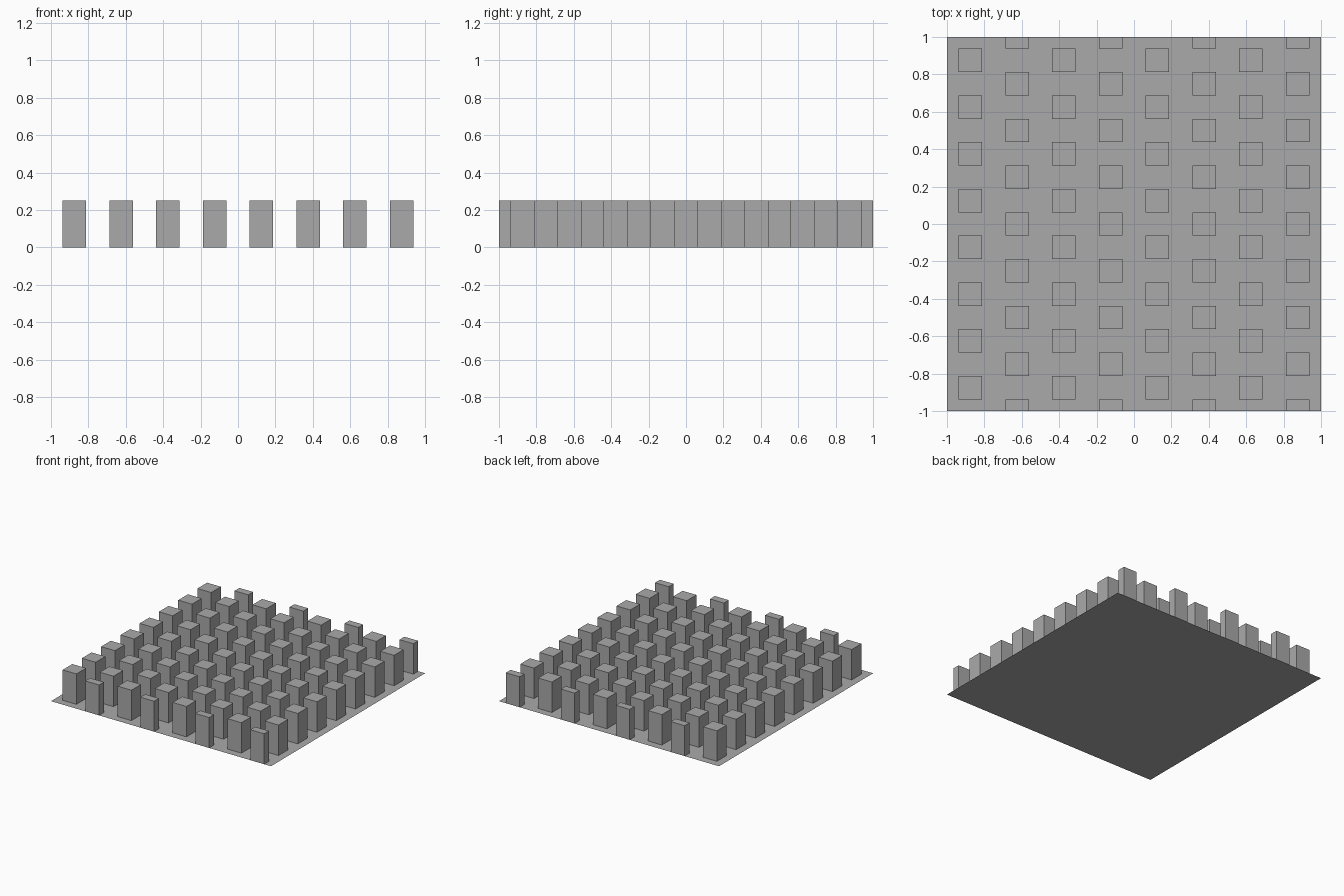
import bpy, bmesh, math

cube = bpy.data.objects.get("Cube")
if cube:
    bpy.data.objects.remove(cube, do_unlink=True)

PITCH = 0.25      # spacing of posts in both directions
HALF = 0.0625     # half a post width, also the sheet cell size
HEIGHT = 0.25

# Matte grey
grey = bpy.data.materials.new("plain_grey")
grey.use_nodes = True
colour = (0.4, 0.4, 0.4, 1)
grey.diffuse_color = colour
grey.node_tree.nodes["Principled BSDF"].inputs["Base Color"].default_value = colour


def near(value, offset):
    """True within half a post of the repeating centre line."""
    return abs((value - offset + PITCH / 2) % PITCH - PITCH / 2) < HALF


def is_post(face):
    c = face.calc_center_median()
    column = math.floor((c.x + 1) / PITCH)
    # every other column is shifted by half the spacing
    return near(c.x, PITCH / 2) and near(c.y, 0 if column % 2 else PITCH / 2)


# Thin base sheet
bm = bmesh.new()
cells = round(1 / HALF) * 2
bmesh.ops.create_grid(bm, x_segments=cells, y_segments=cells, size=1)

# Hollow posts, open underneath, cut off flush at the sheet's edge
posts = [f for f in bm.faces if is_post(f)]
raised = bmesh.ops.extrude_face_region(bm, geom=posts)["geom"]
tops = [v for v in raised if isinstance(v, bmesh.types.BMVert)]
bmesh.ops.translate(bm, verts=tops, vec=(0, 0, HEIGHT))

# Merge the small cells on post tops and walls
inner = [e for e in bm.edges if len(e.link_faces) == 2
         and max(v.co.z for v in e.verts) > HALF
         and e.calc_face_angle() < 0.01]
bmesh.ops.dissolve_edges(bm, edges=inner, use_verts=True)

mesh = bpy.data.meshes.new("staggered_post_sheet")
bm.to_mesh(mesh)
bm.free()
mesh.materials.append(grey)
sheet = bpy.data.objects.new("staggered_post_sheet", mesh)
bpy.context.collection.objects.link(sheet)
